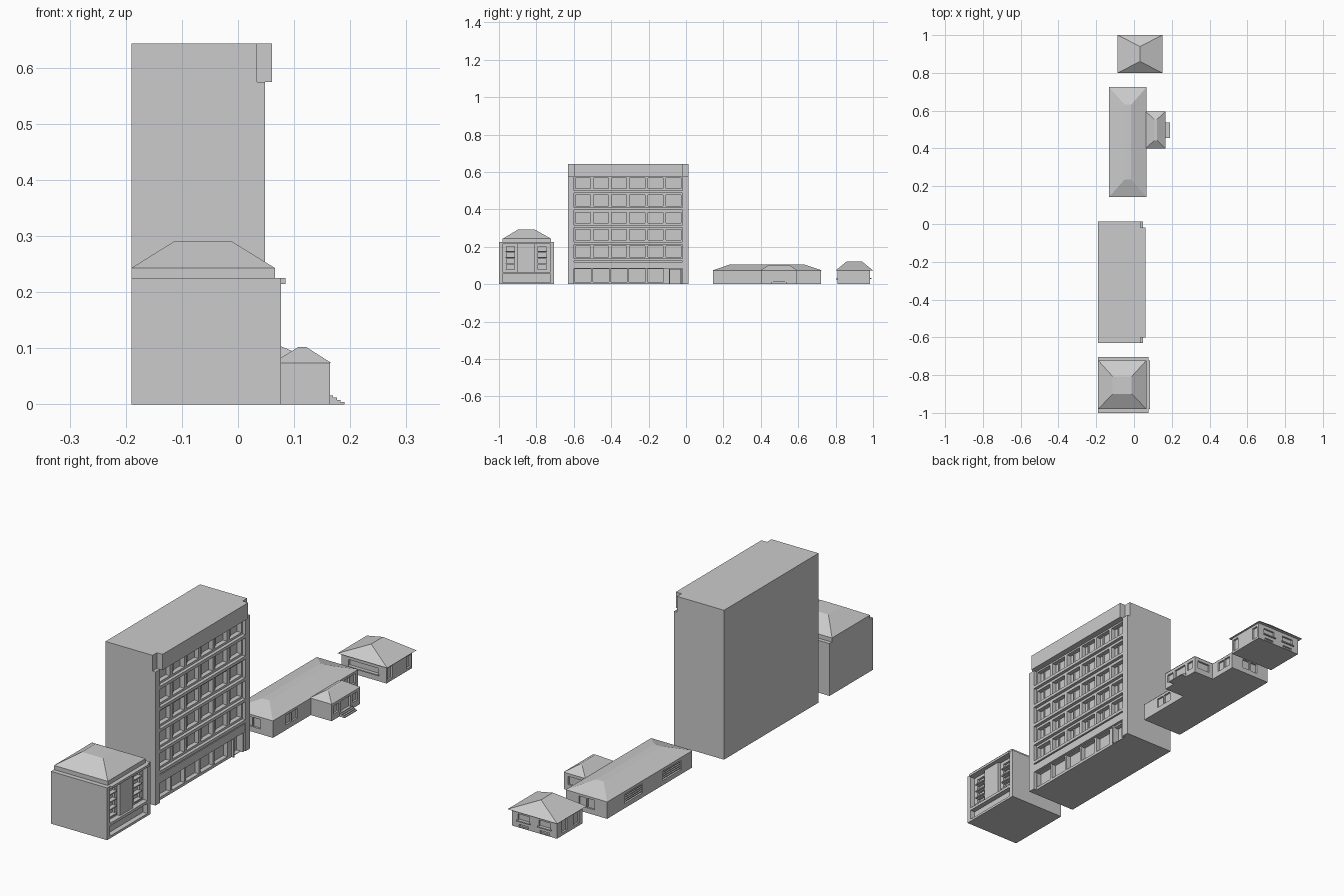
import bpy, bmesh

def mesh_object(name, bm):
    bmesh.ops.recalc_face_normals(bm, faces=bm.faces)
    me = bpy.data.meshes.new(name)
    bm.to_mesh(me)
    bm.free()
    ob = bpy.data.objects.new(name, me)
    bpy.context.collection.objects.link(ob)
    return ob

def add_frustum(bm, base, z0, top, z1):
    rings = []
    for (x0, x1, y0, y1), z in ((base, z0), (top, z1)):
        rings.append([bm.verts.new((x, y, z)) for x, y in
                      ((x0, y0), (x1, y0), (x1, y1), (x0, y1))])
    a, b = rings
    bm.faces.new(a[::-1])
    bm.faces.new(b)
    for i in range(4):
        j = (i + 1) % 4
        bm.faces.new((a[i], a[j], b[j], b[i]))

def boxes(name, items):
    """Each item is x0, x1, y0, y1, z0, z1."""
    bm = bmesh.new()
    for b in items:
        add_frustum(bm, b[:4], b[4], b[:4], b[5])
    return mesh_object(name, bm)

def hip_roof(name, base, z0, top, z1):
    bm = bmesh.new()
    add_frustum(bm, base, z0, top, z1)
    bmesh.ops.remove_doubles(bm, verts=bm.verts, dist=1e-5)
    return mesh_object(name, bm)

def carve(ob, items):
    cutter = boxes("cutter", items)
    cutter.hide_render = True
    mod = ob.modifiers.new("openings", 'BOOLEAN')
    mod.operation, mod.solver, mod.object = 'DIFFERENCE', 'EXACT', cutter
    dg = bpy.context.evaluated_depsgraph_get()
    me = bpy.data.meshes.new_from_object(ob.evaluated_get(dg))
    ob.modifiers.clear()
    ob.data = me
    bpy.data.objects.remove(cutter, do_unlink=True)

def opening(axis, face, a0, a1, z0, z1, d=0.008):
    """Cutter box through a wall face; the sign of d is the inward side."""
    lo, hi = sorted((face - d, face + 0.25 * d))
    return (lo, hi, a0, a1, z0, z1) if axis == 'x' else (a0, a1, lo, hi, z0, z1)

# Corner block: body with recessed right facade
body = boxes("block_body", [(-0.19, 0.077, -1.0, -0.705, 0, 0.225)])
carve(body, [(0.055, 0.1, -0.98, -0.725, 0.065, 0.215),
             (0.055, 0.1, -0.98, -0.725, 0.01, 0.053)])
carve(body, [(0.045, 0.06, y, y + 0.042, 0.082 + 0.032 * i, 0.105 + 0.032 * i)
             for y in (-0.96, -0.79) for i in range(4)])
boxes("block_centre_bay", [(0.054, 0.068, -0.90, -0.81, 0.065, 0.215)])
boxes("block_window_sills", [(0.054, 0.064, y, y + 0.05, 0.077 + 0.032 * i, 0.082 + 0.032 * i)
                             for y in (-0.964, -0.794) for i in range(4)])
boxes("block_ledge", [(0.07, 0.085, -0.98, -0.722, 0.215, 0.225)])
boxes("block_roof_base", [(-0.19, 0.066, -0.98, -0.722, 0.225, 0.243)])
hip_roof("block_roof", (-0.19, 0.066, -0.98, -0.722), 0.243,
         (-0.113, -0.012, -0.90, -0.807), 0.291)

# Tower: body with window grid
Y0, Y1 = -0.60, -0.018
tower = boxes("tower_body", [(-0.19, 0.034, -0.63, 0.013, 0, 0.643)])
ledges = [0.488, 0.397, 0.304, 0.213, 0.123]
step = (Y1 - Y0) / 6
cuts = []
for z in ledges:
    for i in range(6):
        y = Y0 + i * step
        cuts.append((0.014, 0.04, y + 0.008, y + step - 0.008, z + 0.022, z + 0.08))
for i in range(5):
    y = Y0 + i * step
    cuts.append((0.014, 0.04, y + 0.005, y + step - 0.005, 0.012, 0.08))
cuts.append((0.014, 0.04, -0.085, -0.03, 0.002, 0.075))
carve(tower, cuts)
boxes("tower_window_mullions", [(0.013, 0.02, Y0 + (i + 0.3) * step, Y0 + (i + 0.3) * step + 0.005,
                                 z + 0.022, z + 0.08) for z in ledges for i in range(6)])
boxes("tower_corner_piers", [(0.033, 0.048, -0.63, Y0, 0, 0.575),
                             (0.033, 0.048, Y1, 0.013, 0, 0.575)])
boxes("tower_top_band", [(0.033, 0.061, Y0, Y1, 0.575, 0.643)])
boxes("tower_floor_ledges", [(0.033, 0.048, Y0, Y1, z, z + 0.013) for z in ledges])
boxes("tower_entrance_band", [(0.033, 0.046, Y0, Y1, 0.083, 0.118)])
boxes("tower_door_frame", [(0.033, 0.044, -0.092, -0.085, 0, 0.083),
                           (0.033, 0.044, -0.03, -0.023, 0, 0.083)])

# Long house with side wing
house = boxes("house_walls", [(-0.13, 0.065, 0.145, 0.722, 0, 0.074)])
pairs = [(0.23, 0.268), (0.274, 0.312)]
carve(house,
      [opening('x', 0.065, a, b, 0.022, 0.063) for a, b in pairs]
      + [opening('x', 0.065, a, b, 0.022, 0.063) for a, b in ((0.63, 0.665), (0.67, 0.705))]
      + [opening('y', f, a, b, 0.022, 0.063, d) for f, d in ((0.145, -0.008), (0.722, 0.008))
         for a, b in ((-0.07, -0.035), (-0.03, 0.005))]
      + [opening('x', -0.13, a, a + 0.125, 0.02, 0.06, -0.01) for a in (0.22, 0.48)])
boxes("house_louvres", [(-0.129, -0.119, a, a + 0.125, 0.026 + 0.009 * i, 0.03 + 0.009 * i)
                        for a in (0.22, 0.48) for i in range(4)])
hip_roof("house_roof", (-0.132, 0.066, 0.143, 0.724), 0.074,
         (-0.05, -0.015, 0.235, 0.632), 0.105)
wing = boxes("wing_walls", [(0.06, 0.164, 0.402, 0.594, 0, 0.074)])
carve(wing, [opening('x', 0.164, 0.465, 0.53, 0.015, 0.062),
             opening('x', 0.164, 0.415, 0.45, 0.025, 0.06),
             opening('x', 0.164, 0.545, 0.58, 0.025, 0.06),
             opening('y', 0.594, 0.085, 0.145, 0.025, 0.06)])
hip_roof("wing_roof", (0.062, 0.166, 0.40, 0.596), 0.074,
         (0.107, 0.122, 0.442, 0.554), 0.102)
boxes("wing_steps", [(0.163, 0.19 - 0.007 * i, 0.455, 0.538, 0.004 * i, 0.004 * (i + 1))
                     for i in range(4)])

# Small cottage
cottage = boxes("cottage_walls", [(-0.075, 0.14, 0.81, 0.985, 0, 0.076)])
carve(cottage,
      [opening('y', 0.81, -0.04, 0.10, 0.03, 0.055, -0.008)]
      + [opening('y', 0.985, a, a + 0.055, 0.032, 0.058) for a in (-0.045, 0.055)]
      + [opening('y', 0.985, a, a + 0.045, 0.004, 0.014) for a in (-0.04, 0.06)]
      + [opening('x', 0.14, a, a + 0.03, 0.01, 0.062) for a in (0.82, 0.945)]
      + [opening('x', -0.075, a, a + 0.035, 0.012, 0.062, -0.008) for a in (0.835, 0.915)])
boxes("cottage_sills", [(-0.045, 0.105, 0.803, 0.811, 0.025, 0.03)]
      + [(a, a + 0.065, 0.984, 0.991, 0.027, 0.032) for a in (-0.05, 0.05)])
hip_roof("cottage_roof", (-0.087, 0.15, 0.80, 1.0), 0.073,
         (0.032, 0.032, 0.86, 0.94), 0.122)
